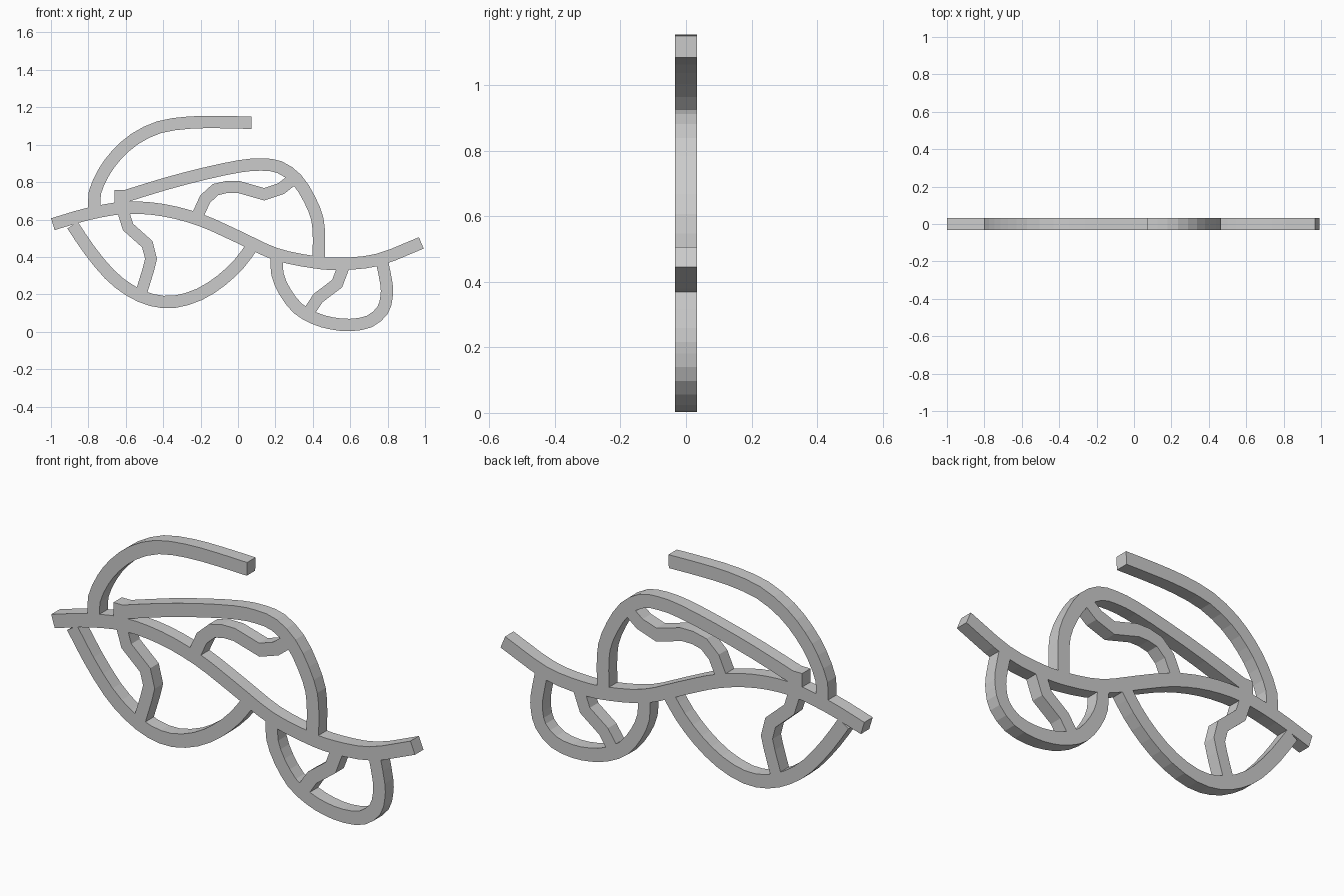
import bpy, bmesh
from mathutils import Vector

DEPTH = 0.033  # half thickness along y


def smooth_path(points, steps):
    """Catmull-Rom curve through the points."""
    p = [Vector(q) for q in points]
    p = [2 * p[0] - p[1]] + p + [2 * p[-1] - p[-2]]
    out = []
    for i in range(1, len(p) - 2):
        a, b, c, d = p[i - 1:i + 3]
        for s in range(steps):
            t = s / steps
            out.append(0.5 * (2 * b + (c - a) * t + (2 * a - 5 * b + 4 * c - d) * t * t
                              + (3 * b - a - 3 * c + d) * t ** 3))
    return out + [p[-2]]


def ribbon(name, points, width=0.066, steps=2):
    """Square bar swept along an (x, z) path with mitred joints."""
    path = smooth_path(points, steps)
    bm = bmesh.new()
    rings = []
    for i, q in enumerate(path):
        d0 = (q - path[max(i - 1, 0)]).normalized()
        d1 = (path[min(i + 1, len(path) - 1)] - q).normalized()
        t = (d0 + d1).normalized()
        ref = d1 if d1.length else d0
        n = Vector((-t.y, t.x)) * (width / 2 / max(t.dot(ref), 0.7))
        rings.append([bm.verts.new((q.x + s * n.x, y, q.y + s * n.y))
                      for s, y in ((1, -DEPTH), (1, DEPTH), (-1, DEPTH), (-1, -DEPTH))])
    for a, b in zip(rings, rings[1:]):
        for k in range(4):
            bm.faces.new((a[k], a[(k + 1) % 4], b[(k + 1) % 4], b[k]))
    bm.faces.new(rings[0])
    bm.faces.new(rings[-1])
    bmesh.ops.recalc_face_normals(bm, faces=bm.faces)
    mesh = bpy.data.meshes.new(name)
    bm.to_mesh(mesh)
    bm.free()
    obj = bpy.data.objects.new(name, mesh)
    bpy.context.collection.objects.link(obj)
    return obj


# wavy main stem
ribbon("main_stem", [(-0.99, 0.575), (-0.8, 0.63), (-0.6, 0.663), (-0.4, 0.65), (-0.2, 0.597),
                     (0.0, 0.508), (0.2, 0.416), (0.4, 0.373), (0.55, 0.363), (0.75, 0.385),
                     (0.98, 0.475)], steps=3)

# open arc at the top
ribbon("top_arc", [(-0.767, 0.65), (-0.765, 0.745), (-0.717, 0.853), (-0.65, 0.944), (-0.553, 1.03),
                   (-0.42, 1.094), (-0.26, 1.118), (-0.1, 1.121), (0.072, 1.117)])

# upper leaf outline
ribbon("upper_leaf", [(-0.62, 0.719), (-0.39, 0.79), (-0.18, 0.845), (0.01, 0.885), (0.125, 0.894),
                      (0.222, 0.88), (0.313, 0.816), (0.382, 0.709), (0.425, 0.6), (0.433, 0.49),
                      (0.43, 0.38)])

# lower left leaf outline
ribbon("lower_left_leaf", [(-0.885, 0.57), (-0.794, 0.436), (-0.687, 0.307), (-0.58, 0.222),
                           (-0.463, 0.17), (-0.34, 0.16), (-0.206, 0.2), (-0.088, 0.275),
                           (0.008, 0.366), (0.078, 0.46)])

# lower right leaf outline
ribbon("lower_right_leaf", [(0.206, 0.4), (0.211, 0.307), (0.249, 0.217), (0.318, 0.126),
                            (0.409, 0.072), (0.5, 0.045), (0.6, 0.036), (0.703, 0.055),
                            (0.773, 0.115), (0.794, 0.185), (0.794, 0.254), (0.77, 0.375)])

# faceted veins inside the leaves
ribbon("left_vein", [(-0.628, 0.757), (-0.628, 0.69), (-0.61, 0.63), (-0.588, 0.56), (-0.485, 0.468),
                     (-0.465, 0.39), (-0.48, 0.33), (-0.52, 0.2)], width=0.062, steps=1)
ribbon("upper_vein", [(-0.212, 0.63), (-0.176, 0.709), (-0.12, 0.76), (-0.06, 0.774), (0.003, 0.774),
                      (0.14, 0.735), (0.23, 0.765), (0.29, 0.812)], width=0.064, steps=1)
ribbon("right_vein", [(0.565, 0.35), (0.53, 0.257), (0.428, 0.18), (0.375, 0.1)],
       width=0.064, steps=1)
